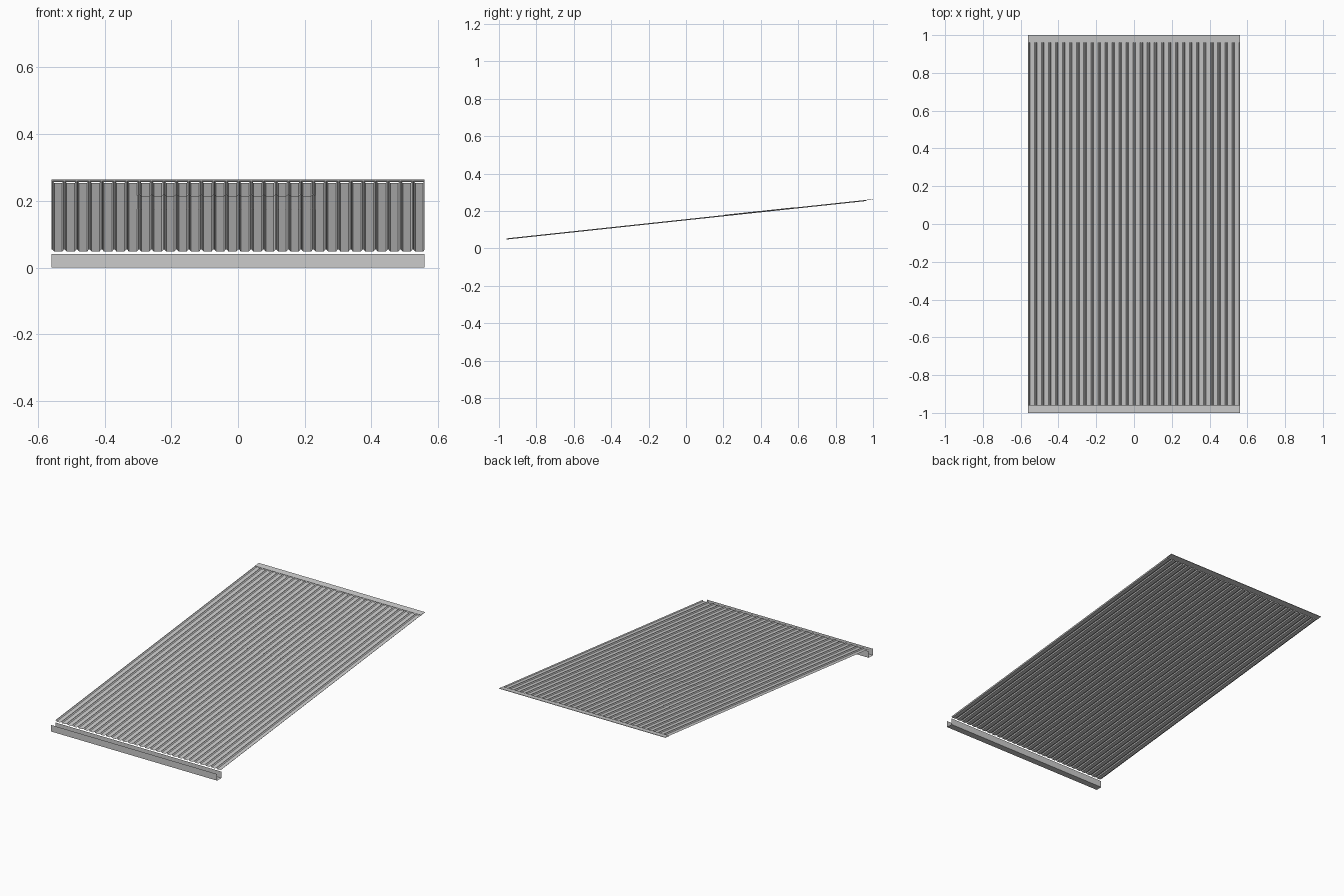
import bpy, math

if "Cube" in bpy.data.objects:
    bpy.data.objects.remove(bpy.data.objects["Cube"])

W = 0.56                      # half width
PITCH = 2 * W / 30            # corrugation spacing
SLOPE = 0.107                 # roof rise per unit of depth


def roof_z(y):
    return 0.0505 + SLOPE * (y + 0.96)


def make(name, verts, faces):
    me = bpy.data.meshes.new(name)
    me.from_pydata(verts, [], faces)
    me.update()
    ob = bpy.data.objects.new(name, me)
    bpy.context.collection.objects.link(ob)
    return ob


def strip(name, a, b):
    """Surface between two equally long rows of points."""
    n = len(a)
    return make(name, a + b, [(i, n + i, n + i + 1, i + 1)[::-1] for i in range(n - 1)])


# one rib: flat pan, steep side, narrow crest, steep side
RIB = [(0.0, 0.006), (0.004, 0.006), (0.009, 0.0), (0.0325, 0.0)]


def corrugated(name, x0, x1, y0, y1, lift=0.0):
    row = []
    for k in range(31):
        for dx, h in RIB:
            x = -W + k * PITCH + dx
            if x0 - 1e-6 <= x <= x1 + 1e-6:
                row.append((x, h - 0.003 + lift))
    return strip(name,
                 [(x, y0, roof_z(y0) + h) for x, h in row],
                 [(x, y1, roof_z(y1) + h) for x, h in row])


# main roof sheet and the overlapping patch sheet
corrugated("roof_sheet", -W, W, -0.96, 0.965)
corrugated("patch_sheet", -0.31, 0.255, 0.2, 0.58, 0.0015)

# ridge cap: thin flat slab along the top edge
cap = [(x, y, roof_z(y) + dz) for dz in (0.001, 0.0035)
       for x, y in ((-W, 0.962), (W, 0.962), (W, 1.0), (-W, 1.0))]
make("ridge_cap", cap, [(3, 2, 1, 0), (4, 5, 6, 7), (0, 1, 5, 4),
                        (1, 2, 6, 5), (2, 3, 7, 6), (3, 0, 4, 7)])

# gutter: open channel along the low edge
U = [(-1.0, 0.04), (-1.0, 0.0), (-0.96, 0.0), (-0.96, 0.04)]
strip("gutter", [(-W, y, z) for y, z in U], [(W, y, z) for y, z in U])
